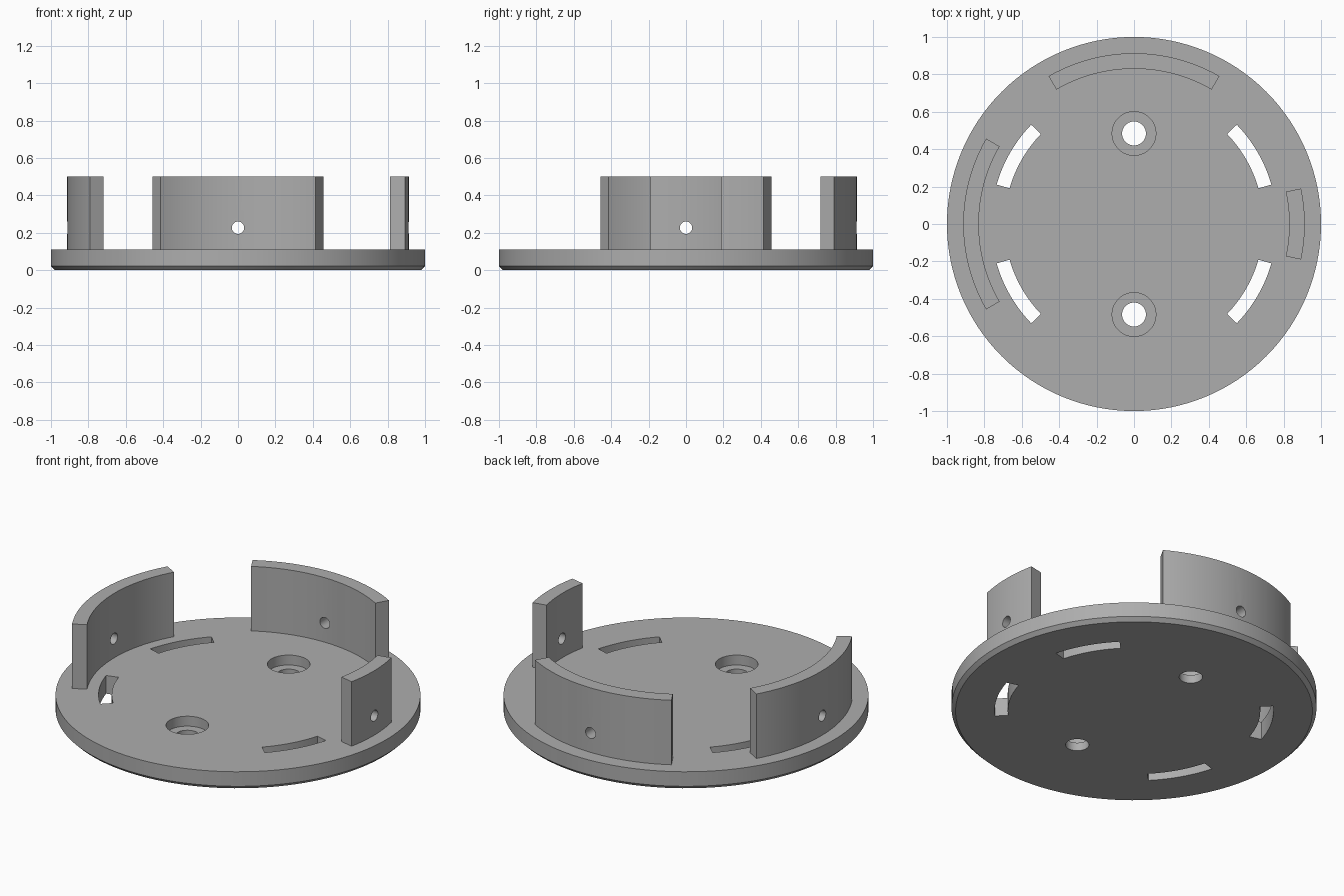
import bpy
import bmesh
from math import radians, cos, sin, pi
from mathutils import Matrix, Vector

cube = bpy.data.objects.get("Cube")
if cube:
    bpy.data.objects.remove(cube, do_unlink=True)

grey = bpy.data.materials.new("mid grey")
grey.use_nodes = True
grey.diffuse_color = (0.42, 0.42, 0.42, 1)
grey.node_tree.nodes["Principled BSDF"].inputs["Base Color"].default_value = (0.42, 0.42, 0.42, 1)

BASE_TOP = 0.11
WALL_TOP = 0.5


def finish(bm, name):
    bmesh.ops.recalc_face_normals(bm, faces=bm.faces)
    mesh = bpy.data.meshes.new(name)
    bm.to_mesh(mesh)
    bm.free()
    mesh.materials.append(grey)
    obj = bpy.data.objects.new(name, mesh)
    bpy.context.collection.objects.link(obj)
    return obj


def cylinder(name, radius, length, matrix, sides=48):
    bm = bmesh.new()
    bmesh.ops.create_cone(bm, cap_ends=True, segments=sides, radius1=radius,
                          radius2=radius, depth=length, matrix=matrix)
    return finish(bm, name)


def arc_block(name, inner, outer, start, end, bottom, top, steps=24):
    """Curved block: a ring sector swept between two heights."""
    bm = bmesh.new()
    rings = []
    for i in range(steps + 1):
        a = radians(start + (end - start) * i / steps)
        rings.append([bm.verts.new((r * cos(a), r * sin(a), z))
                      for r, z in ((inner, bottom), (outer, bottom), (outer, top), (inner, top))])
    for p, q in zip(rings, rings[1:]):
        for k in range(4):
            n = (k + 1) % 4
            bm.faces.new((p[k], p[n], q[n], q[k]))
    bm.faces.new(rings[0])
    bm.faces.new(rings[-1])
    return finish(bm, name)


def select_only(obj):
    bpy.ops.object.select_all(action='DESELECT')
    obj.select_set(True)
    bpy.context.view_layer.objects.active = obj


def cut(target, cutter):
    mod = target.modifiers.new("cut", 'BOOLEAN')
    mod.operation = 'DIFFERENCE'
    mod.solver = 'EXACT'
    mod.object = cutter
    select_only(target)
    bpy.ops.object.modifier_apply(modifier=mod.name)
    bpy.data.objects.remove(cutter, do_unlink=True)


def smooth(obj):
    select_only(obj)
    bpy.ops.object.shade_smooth_by_angle(angle=radians(30))


# Round base plate with a chamfered lower rim
bm = bmesh.new()
bmesh.ops.create_cone(bm, cap_ends=True, segments=128, radius1=1, radius2=1, depth=BASE_TOP,
                      matrix=Matrix.Translation((0, 0, BASE_TOP / 2)))
rim = [e for e in bm.edges if all(v.co.z < 0.01 for v in e.verts)]
bmesh.ops.bevel(bm, geom=rim, offset=0.022, segments=1, affect='EDGES')
base = finish(bm, "base_plate")

# Four curved slots through the plate
for middle in (30, 150, 210, 330):
    cut(base, arc_block("slot_cutter", 0.692, 0.764, middle - 14, middle + 14, -0.1, 0.3))

# Two counterbored screw holes
for y in (-0.484, 0.484):
    cut(base, cylinder("bore_cutter", 0.117, 0.12, Matrix.Translation((0, y, BASE_TOP))))
    cut(base, cylinder("hole_cutter", 0.064, 0.6, Matrix.Translation((0, y, 0))))
smooth(base)

# Three upright curved walls, each with a radial pin hole
for name, middle, half in (("back_wall", 90, 30), ("right_wall", 180, 30), ("left_wall", 0, 12)):
    wall = arc_block(name, 0.83, 0.913, middle - half, middle + half, BASE_TOP, WALL_TOP)
    a = radians(middle)
    spot = Matrix.Translation(Vector((0.87 * cos(a), 0.87 * sin(a), 0.227)))
    turn = Matrix.Rotation(a, 4, 'Z') @ Matrix.Rotation(pi / 2, 4, 'Y')
    cut(wall, cylinder("pin_hole_cutter", 0.033, 0.4, spot @ turn, 32))
    smooth(wall)
